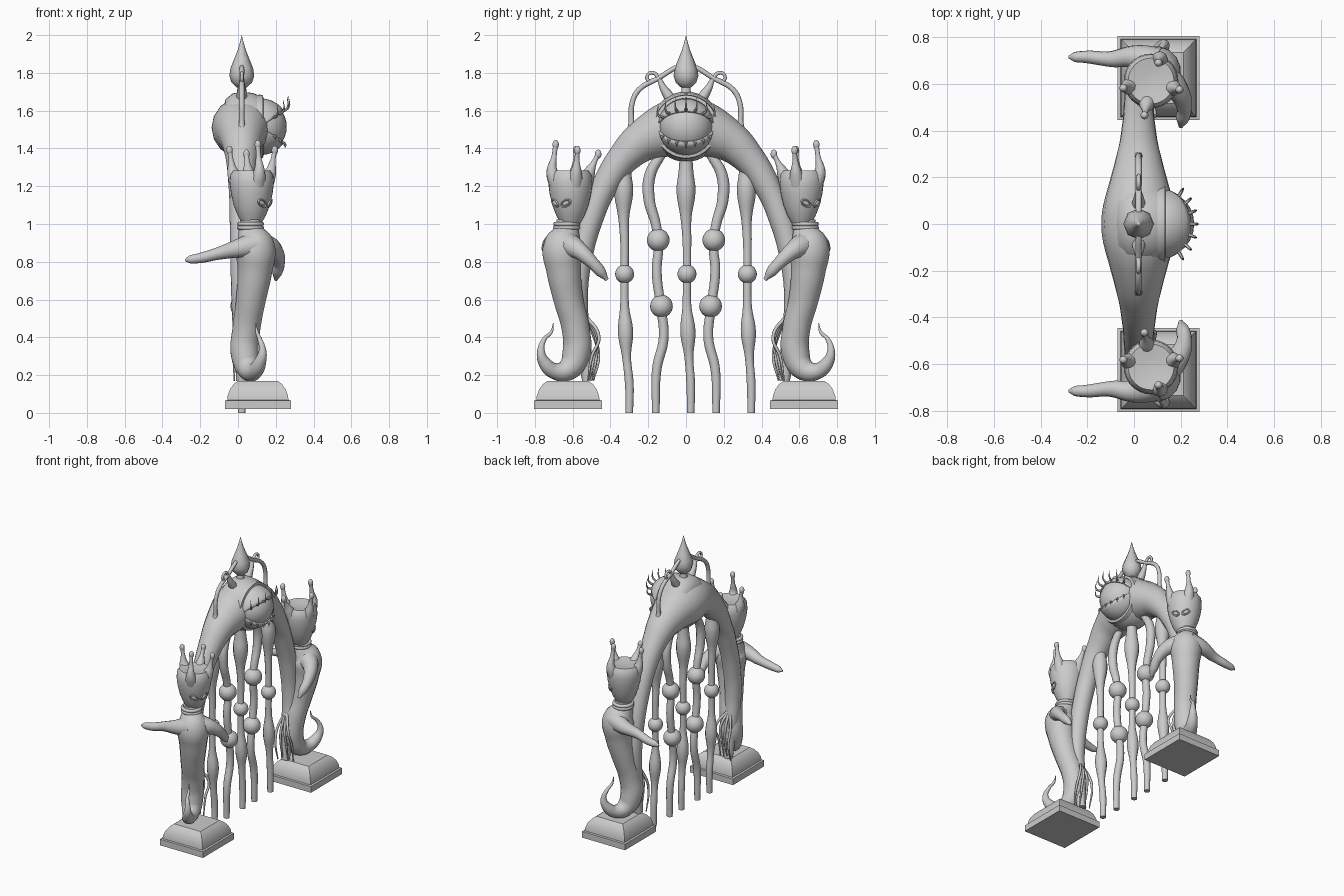
import bpy, bmesh, math
from mathutils import Matrix, Vector

cube = bpy.data.objects.get("Cube")
if cube:
    bpy.data.objects.remove(cube)

stone = bpy.data.materials.new("grey_stone")
stone.use_nodes = True
GREY = (0.6, 0.6, 0.6, 1)
stone.diffuse_color = GREY
stone.node_tree.nodes["Principled BSDF"].inputs["Base Color"].default_value = GREY


def add(name, mesh, angle=50):
    ob = bpy.data.objects.new(name, mesh)
    bpy.context.collection.objects.link(ob)
    mesh.materials.clear()
    mesh.materials.append(stone)
    bpy.ops.object.select_all(action="DESELECT")
    ob.select_set(True)
    bpy.context.view_layer.objects.active = ob
    bpy.ops.object.shade_smooth_by_angle(angle=math.radians(angle))
    return ob


def from_bmesh(name, bm, angle=50):
    bmesh.ops.recalc_face_normals(bm, faces=bm.faces)
    mesh = bpy.data.meshes.new(name)
    bm.to_mesh(mesh)
    bm.free()
    return add(name, mesh, angle)


def tube(name, points, res=4):
    """Tapered smooth tube through (x, y, z, radius) points."""
    cu = bpy.data.curves.new(name, "CURVE")
    cu.dimensions = "3D"
    cu.bevel_depth = 1
    cu.bevel_resolution = res
    cu.resolution_u = 8
    cu.use_fill_caps = True
    sp = cu.splines.new("BEZIER")
    sp.radius_interpolation = "CARDINAL"
    sp.bezier_points.add(len(points) - 1)
    for bp, (x, y, z, r) in zip(sp.bezier_points, points):
        bp.co = (x, y, z)
        bp.radius = r
        bp.handle_left_type = bp.handle_right_type = "AUTO"
    helper = bpy.data.objects.new(name + "_curve", cu)
    bpy.context.collection.objects.link(helper)
    bpy.context.view_layer.update()
    deps = bpy.context.evaluated_depsgraph_get()
    mesh = bpy.data.meshes.new_from_object(helper.evaluated_get(deps))
    bpy.data.objects.remove(helper)
    return add(name, mesh)


def ball(name, loc, size, turn=None):
    bm = bmesh.new()
    bmesh.ops.create_uvsphere(bm, u_segments=24, v_segments=16, radius=1)
    m = Matrix.Translation(loc) @ (turn or Matrix()) @ Matrix.Diagonal((*size, 1))
    bmesh.ops.transform(bm, matrix=m, verts=bm.verts)
    return from_bmesh(name, bm)


def lathe(name, profile, loc, turn=None, steps=32):
    """Spin (radius, height) profile about its z axis."""
    bm = bmesh.new()
    verts = [bm.verts.new((r, 0, h)) for r, h in profile]
    edges = [bm.edges.new(p) for p in zip(verts, verts[1:])]
    bmesh.ops.spin(bm, geom=verts + edges, axis=(0, 0, 1), cent=(0, 0, 0),
                   steps=steps, angle=math.tau)
    bmesh.ops.remove_doubles(bm, verts=bm.verts, dist=0.0005)
    m = Matrix.Translation(loc) @ (turn or Matrix())
    bmesh.ops.transform(bm, matrix=m, verts=bm.verts)
    return from_bmesh(name, bm)


def torus(name, loc, major, minor, turn=None):
    ring = [(major + minor * math.cos(a), minor * math.sin(a))
            for a in [math.tau * i / 10 for i in range(11)]]
    return lathe(name, ring, loc, turn)


def flip(points, s):
    return [(x, y * s, z, r) for x, y, z, r in points]


TO_X = Matrix.Rotation(math.pi / 2, 4, "Y")
EYE = Vector((0.12, 0, 1.515))

# Arch, swollen in the middle
leg = [(.02, .2, 1.455, .12), (.02, .32, 1.36, .088), (.02, .43, 1.2, .07),
       (.02, .505, 1.02, .064), (.02, .56, .8, .06), (.02, .575, .6, .055),
       (.02, .55, .4, .045), (.02, .52, .17, .03)]
tube("arch", flip(leg, -1)[::-1] + [(.02, 0, 1.51, .16)] + leg, 6)
lathe("eye_housing", [(0, -.08), (.1, -.078), (.145, -.066), (.175, -.03), (.186, .02),
                      (.178, .08), (.165, .11), (0, .115)], (0, 0, 1.515), TO_X, 40)

# Great eye: rim, eyeball and two lids
lathe("eye_rim", [(.15, .095), (.168, .095), (.17, .115), (.166, .132), (.15, .135)],
      (0, 0, 1.515), TO_X, 40)
ball("eyeball", EYE, (.138, .142, .142))
bm = bmesh.new()
bmesh.ops.create_uvsphere(bm, u_segments=32, v_segments=20, radius=.15)
bmesh.ops.rotate(bm, verts=bm.verts, matrix=Matrix.Rotation(math.pi / 2, 3, "X"))
gap = []
for f in bm.faces:
    c = f.calc_center_median()
    if c.x < 0 or abs(math.atan2(c.z, c.x)) < math.radians(33):
        gap.append(f)
bmesh.ops.delete(bm, geom=gap, context="FACES")
bmesh.ops.translate(bm, verts=bm.verts, vec=EYE)
lids = from_bmesh("eyelids", bm)
solid = lids.modifiers.new("thickness", "SOLIDIFY")
solid.thickness = .01

# Lashes along both lid edges
for label, tilt, size in (("upper", 35, .09), ("lower", -35, .035)):
    for i in range(7):
        t = math.radians(36 + 18 * i)
        a = math.radians(tilt)
        d = Vector((math.cos(a) * math.sin(t), math.cos(t), math.sin(a) * math.sin(t)))
        p = EYE + d * .145
        q = p + d * size * .4
        up = Vector((0, 0, math.copysign(size * .65, tilt)))
        tube(f"{label}_lash_{i}", [(*p, .008), (*q, .006), (*(q + up), .001)], 1)

# Finial drop on the crest
lathe("finial", [(0, 1.715), (.03, 1.725), (.055, 1.75), (.066, 1.785), (.06, 1.825),
                 (.04, 1.875), (.022, 1.92), (.01, 1.96), (0, 2)], (.02, 0, 0), steps=8)
tube("finial_stem", [(.02, 0, 1.66, .03), (.02, 0, 1.75, .02)])

# Strands with spindles and beads hanging under the arch
for i, (top, end) in enumerate(((-.33, -.3), (0, .025), (.32, .345))):
    mid = top + .005
    tube(f"spindle_strand_{i}", [
        (.02, top, 1.36, .034), (.02, top, 1.27, .04), (.02, top, 1.17, .05),
        (.02, top, 1.04, .03), (.02, mid, .9, .023), (.02, mid, .73, .022),
        (.02, mid, .56, .024), (.02, mid + .005, .43, .04), (.02, mid + .01, .3, .024),
        (.02, end, .15, .023), (.02, end, 0, .02)])
    ball(f"strand_bead_{i}", (.02, mid, .735), (.05, .05, .05))

for side, s in (("front", -1), ("back", 1)):
    tube(f"{side}_wavy_strand", flip([
        (.02, .13, 1.37, .025), (.02, .19, 1.26, .03), (.02, .195, 1.13, .03),
        (.02, .16, 1.0, .026), (.02, .145, .9, .025), (.02, .155, .75, .026),
        (.02, .135, .57, .025), (.02, .118, .4, .026), (.02, .155, .23, .025),
        (.02, .16, 0, .02)], s))
    ball(f"{side}_upper_bead", (.02, .147 * s, .915), (.06, .06, .06))
    ball(f"{side}_lower_bead", (.02, .13 * s, .565), (.06, .06, .06))

    # Crest rail and curl
    tube(f"{side}_crest_rail", flip([
        (.02, .03, 1.84, .01), (.02, .07, 1.82, .013), (.02, .14, 1.775, .013),
        (.02, .25, 1.71, .014), (.02, .285, 1.64, .014), (.02, .29, 1.52, .017),
        (.02, .31, 1.4, .035)], s), 2)
    tube(f"{side}_crest_curl", flip([
        (.02, .08, 1.66, .03), (.02, .12, 1.72, .02), (.02, .145, 1.77, .012),
        (.02, .175, 1.8, .01), (.02, .205, 1.785, .009), (.02, .195, 1.757, .01),
        (.02, .175, 1.765, .008)], s), 2)

    # Pedestal: stacked square sections
    bm = bmesh.new()
    rings = []
    for h, z in ((.18, .02), (.18, .065), (.167, .068), (.165, .09), (.152, .125),
                 (.132, .152), (.11, .168)):
        rings.append([bm.verts.new((.105 + h * a * .97, .625 * s + h * b, z))
                      for a, b in ((-1, -1), (1, -1), (1, 1), (-1, 1))])
    for lo, hi in zip(rings, rings[1:]):
        for k in range(4):
            n = (k + 1) % 4
            bm.faces.new((lo[k], lo[n], hi[n], hi[k]))
    bm.faces.new(rings[0])
    bm.faces.new(rings[-1])
    from_bmesh(f"{side}_pedestal", bm, 35)

    # Serpent figure: body and curled tail
    tube(f"{side}_figure_body", flip([
        (.065, .63, 1.02, .056), (.068, .632, .97, .066), (.09, .652, .88, .106),
        (.09, .648, .76, .094), (.068, .622, .6, .08), (.045, .585, .45, .075),
        (.035, .58, .32, .075), (.055, .62, .235, .062), (.085, .69, .22, .045),
        (.115, .748, .265, .034), (.13, .768, .33, .02), (.115, .75, .39, .012),
        (.1, .712, .43, .008), (.095, .702, .475, .002)], s), 6)
    tube(f"{side}_inner_arm", flip([
        (.12, .63, .89, .07), (.185, .575, .865, .05), (.215, .5, .8, .034),
        (.208, .45, .745, .028), (.2, .418, .705, .01)], s))
    tube(f"{side}_outer_arm", flip([
        (.1, .685, .89, .072), (.0, .715, .87, .05), (-.1, .706, .845, .034),
        (-.2, .715, .82, .027), (-.255, .715, .812, .021), (-.28, .715, .808, .007)], s))
    for z in (.98, 1.0):
        torus(f"{side}_collar", (.066, .632 * s, z), .06, .012)

    # Head
    head = Vector((.073, .612 * s, 0))
    lathe(f"{side}_head", [(0, 1.0), (.052, 1.005), (.075, 1.045), (.096, 1.1), (.11, 1.16),
                           (.117, 1.215), (.113, 1.26), (.098, 1.282), (.05, 1.275),
                           (0, 1.27)], head)

    # Four horns with knobbed tips
    for i, (x, y, z) in enumerate(((.105, .69, 1.42), (.195, .575, 1.39),
                                   (-.045, .582, 1.39), (.045, .465, 1.37))):
        tip = Vector((x, y * s, z))
        out = Vector((tip.x, tip.y, 0)) - head
        out.normalize()
        low = head + out * .075 + Vector((0, 0, 1.21))
        mid = head + out * .105 + Vector((0, 0, 1.28))
        neck = mid.lerp(tip, .5)
        tube(f"{side}_horn_{i}", [(*low, .045), (*mid, .03), (*neck, .015), (*tip, .013)])
        ball(f"{side}_horn_knob_{i}", tip, (.017, .017, .024))

    # Almond eyes with raised rims, set either side of the face
    for name, deg, lean in (("inner", 14, 1), ("outer", 56, -1)):
        a = math.radians(deg) * s
        d = Vector((math.cos(a), math.sin(a), 0))
        turn = (Matrix.Rotation(a, 4, "Z") @ Matrix.Rotation(math.radians(15), 4, "Y")
                @ Matrix.Rotation(math.radians(30 * lean * -s), 4, "X"))
        place = head + d * .099 + Vector((0, 0, 1.11))
        ball(f"{side}_{name}_eye", place, (.008, .02, .011), turn)
        squash = turn @ Matrix.Diagonal((1, 1, .6, 1)) @ TO_X
        torus(f"{side}_{name}_eye_rim", place, .028, .005, squash)

    # Root tendrils trailing from the arch foot
    for i in range(4):
        x = -.02 + .035 * i
        tube(f"{side}_tendril_{i}", flip([
            (.02, .535, .52, .01), (x, .485 - .008 * i, .4, .009),
            (x, .462 + .012 * i, .3, .008), (x, .49 + .01 * i, .17, .004)], s), 2)
